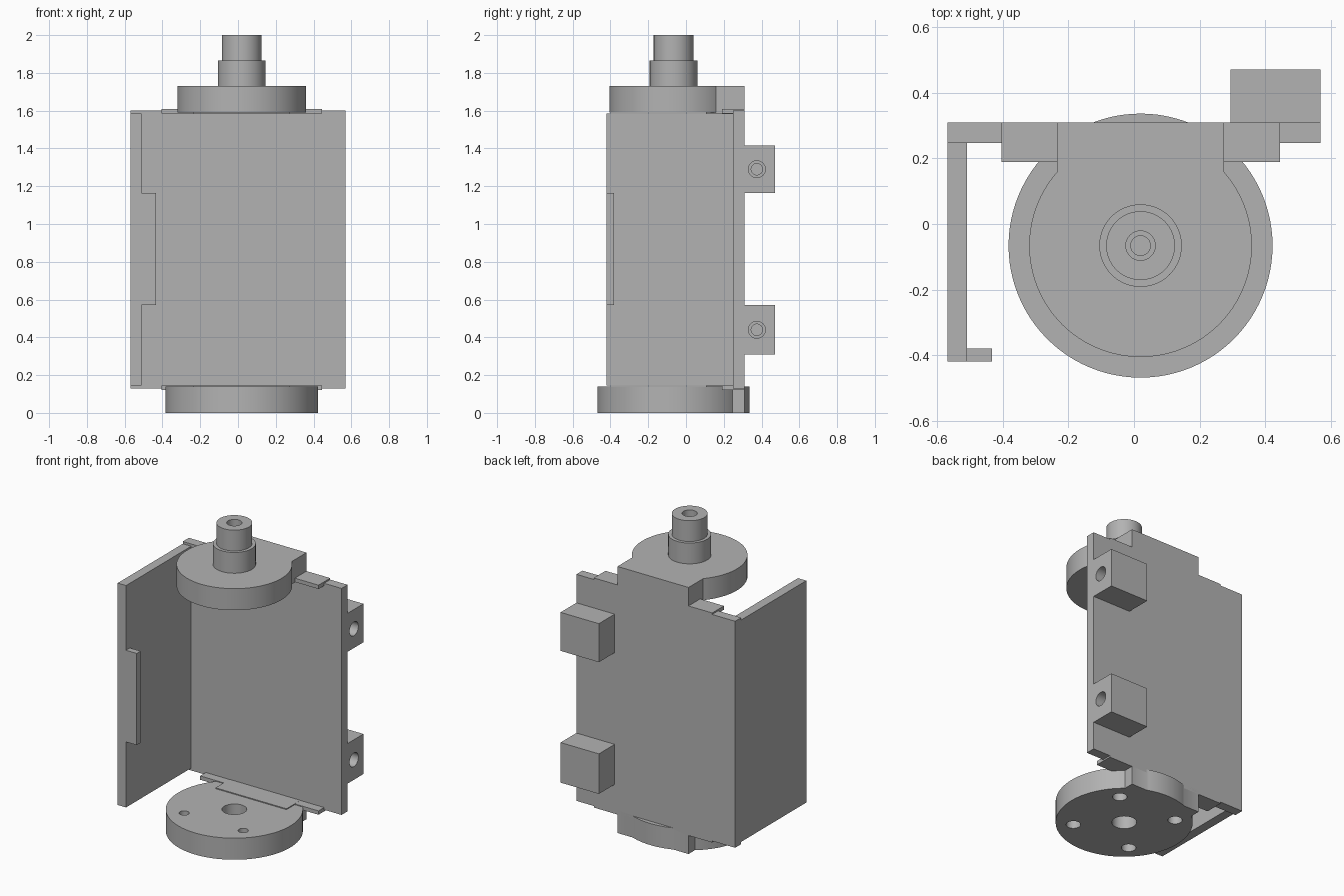
import bpy
import math

default = bpy.data.objects.get("Cube")
if default:
    bpy.data.objects.remove(default, do_unlink=True)

grey = bpy.data.materials.new("plain grey")
grey.use_nodes = True
colour = (0.45, 0.45, 0.45, 1)
grey.diffuse_color = colour
grey.node_tree.nodes["Principled BSDF"].inputs["Base Color"].default_value = colour

AXIS_X, AXIS_Y = 0.02, -0.066   # centre line of the discs and spindle


def finish(name):
    ob = bpy.context.object
    ob.name = name
    ob.data.name = name
    ob.data.materials.clear()
    ob.data.materials.append(grey)
    return ob


def box(name, x, y, z):
    """Box from (min, max) pairs."""
    bpy.ops.mesh.primitive_cube_add(size=1, location=[sum(p) / 2 for p in (x, y, z)])
    bpy.context.object.scale = [p[1] - p[0] for p in (x, y, z)]
    bpy.ops.object.transform_apply(location=True, rotation=True, scale=True)
    return finish(name)


def cylinder(name, radius, z, x=AXIS_X, y=AXIS_Y, sides=64):
    bpy.ops.mesh.primitive_cylinder_add(vertices=sides, radius=radius, depth=z[1] - z[0],
                                        location=(x, y, sum(z) / 2))
    bpy.ops.object.transform_apply(location=True, rotation=True, scale=True)
    return finish(name)


def drill_x(radius, x, y, z):
    bpy.ops.mesh.primitive_cylinder_add(vertices=32, radius=radius, depth=x[1] - x[0],
                                        location=(sum(x) / 2, y, z),
                                        rotation=(0, math.pi / 2, 0))
    bpy.ops.object.transform_apply(location=True, rotation=True, scale=True)
    return finish("drill")


def combine(target, others, operation):
    for other in others:
        mod = target.modifiers.new("combine", 'BOOLEAN')
        mod.operation = operation
        mod.solver = 'EXACT'
        mod.object = other
        bpy.context.view_layer.objects.active = target
        bpy.ops.object.modifier_apply(modifier=mod.name)
        bpy.data.objects.remove(other, do_unlink=True)
    return target


def smooth(ob):
    bpy.ops.object.select_all(action='DESELECT')
    ob.select_set(True)
    bpy.context.view_layer.objects.active = ob
    bpy.ops.object.shade_smooth_by_angle(angle=math.radians(30))


# Back plate with its end ledges
back = box("back_plate", (-0.57, 0.57), (0.248, 0.31), (0.13, 1.6))
ledges = [box("ledge", (-0.405, 0.445), (0.19, 0.31), z)
          for z in ((0.12, 0.145), (1.585, 1.61))]
combine(back, ledges, 'UNION')

# Side plate and the lip on its front edge
side = box("side_plate", (-0.57, -0.51), (-0.42, 0.248), (0.145, 1.585))
lip = box("lip", (-0.52, -0.433), (-0.42, -0.38), (0.57, 1.165))
combine(side, [lip], 'UNION')

# Hinge blocks with blind stepped holes
for label, z in (("lower", (0.31, 0.57)), ("upper", (1.165, 1.415))):
    block = box(label + "_hinge_block", (0.295, 0.57), (0.31, 0.472), z)
    mid = sum(z) / 2
    combine(block, [drill_x(0.045, (0.42, 0.6), 0.375, mid),
                    drill_x(0.03, (0.36, 0.5), 0.375, mid)], 'DIFFERENCE')
    smooth(block)

# Bottom disc with its rear lug, centre bore and four counterbored holes
bottom = cylinder("bottom_disc", 0.403, (0, 0.14), sides=96)
combine(bottom, [box("lug", (-0.235, 0.275), (0.105, 0.31), (0, 0.146))], 'UNION')
drills = [cylinder("drill", 0.073, (-0.1, 0.3))]
for i in range(4):
    angle = math.radians(45 + 90 * i)
    x = AXIS_X + 0.3 * math.cos(angle)
    y = AXIS_Y + 0.3 * math.sin(angle)
    top = 0.12 if y > 0 else 0.3   # rear pair is closed by the lug
    drills.append(cylinder("drill", 0.043, (-0.1, 0.08), x, y, 32))
    drills.append(cylinder("drill", 0.03, (-0.1, top), x, y, 32))
combine(bottom, drills, 'DIFFERENCE')
smooth(bottom)

# Top disc with its rear lug
top_disc = cylinder("top_disc", 0.34, (1.59, 1.73), sides=96)
combine(top_disc, [box("lug", (-0.235, 0.275), (0.105, 0.31), (1.582, 1.73))], 'UNION')
smooth(top_disc)

# Stepped spindle with a blind hole in its end
spindle = cylinder("spindle", 0.126, (1.72, 1.865))
combine(spindle, [cylinder("neck", 0.105, (1.8, 2.0))], 'UNION')
combine(spindle, [cylinder("drill", 0.045, (1.85, 2.1), sides=32),
                  cylinder("drill", 0.03, (1.78, 2.1), sides=32)], 'DIFFERENCE')
smooth(spindle)
